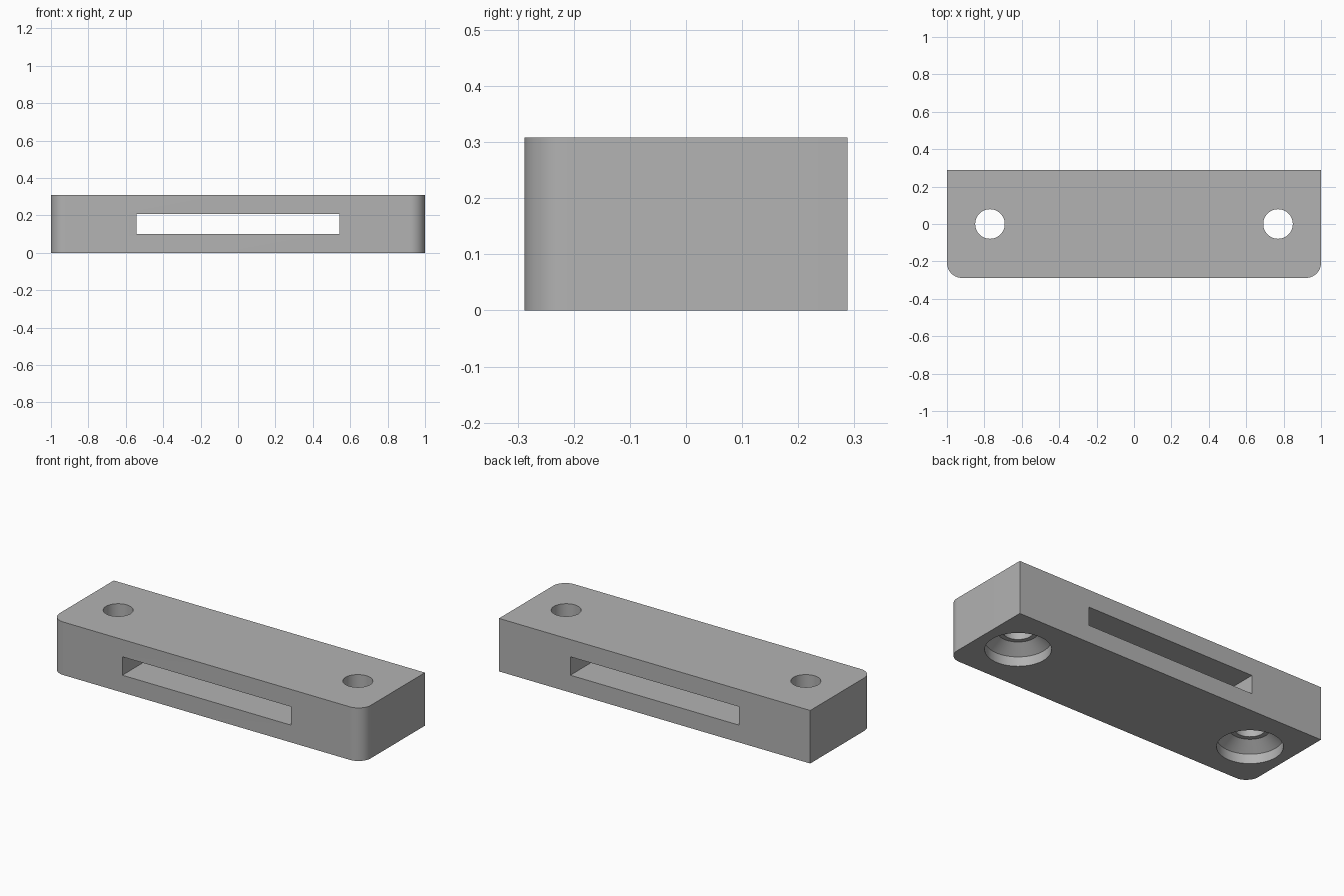
import bpy, bmesh, math

cube = bpy.data.objects.get("Cube")
if cube:
    bpy.data.objects.remove(cube, do_unlink=True)

HEIGHT, HALF_X, HALF_Y, FILLET = 0.308, 1.0, 0.288, 0.08

grey = bpy.data.materials.new("plain grey")
grey.use_nodes = True
colour = (0.45, 0.45, 0.45, 1)
grey.diffuse_color = colour
grey.node_tree.nodes["Principled BSDF"].inputs["Base Color"].default_value = colour


def make_object(name, bm):
    bmesh.ops.recalc_face_normals(bm, faces=bm.faces)
    mesh = bpy.data.meshes.new(name)
    bm.to_mesh(mesh)
    bm.free()
    mesh.materials.append(grey)
    obj = bpy.data.objects.new(name, mesh)
    bpy.context.collection.objects.link(obj)
    return obj


def box(name, size, z, round_front=False):
    bm = bmesh.new()
    bmesh.ops.create_cube(bm, size=1)
    bmesh.ops.scale(bm, vec=size, verts=bm.verts)
    bmesh.ops.translate(bm, vec=(0, 0, z), verts=bm.verts)
    if round_front:
        # Upright front edges only
        edges = [e for e in bm.edges
                 if all(v.co.y < 0 for v in e.verts)
                 and abs(e.verts[0].co.x - e.verts[1].co.x) < 0.001]
        bmesh.ops.bevel(bm, geom=edges, offset=FILLET, segments=12,
                        profile=0.5, affect='EDGES')
    return make_object(name, bm)


def lathe(name, profile, x, steps=64):
    bm = bmesh.new()
    rings = [[bm.verts.new((x + r * math.cos(math.tau * i / steps),
                            r * math.sin(math.tau * i / steps), z))
              for i in range(steps)] for r, z in profile]
    for low, high in zip(rings, rings[1:]):
        for i in range(steps):
            j = (i + 1) % steps
            bm.faces.new((low[i], low[j], high[j], high[i]))
    bm.faces.new(rings[0])
    bm.faces.new(rings[-1])
    return make_object(name, bm)


# Block with rounded front corners
block = box("block", (2 * HALF_X, 2 * HALF_Y, HEIGHT), HEIGHT / 2, True)

# Slot running front to back, and stepped screw holes widening underneath
screw_profile = [(0.17, -0.05), (0.17, 0.055), (0.105, 0.105),
                 (0.079, 0.105), (0.079, 0.4)]
cutters = [box("slot_cutter", (1.083, 1, 0.107), HEIGHT / 2)]
for side, x in (("left", 0.77), ("right", -0.77)):
    cutters.append(lathe(side + "_screw_hole_cutter", screw_profile, x))

bpy.context.view_layer.objects.active = block
block.select_set(True)
for cutter in cutters:
    cut = block.modifiers.new(cutter.name, 'BOOLEAN')
    cut.operation = 'DIFFERENCE'
    cut.solver = 'EXACT'
    cut.object = cutter
    bpy.ops.object.modifier_apply(modifier=cut.name)
    bpy.data.objects.remove(cutter, do_unlink=True)

bpy.ops.object.shade_smooth_by_angle(angle=math.radians(25))
